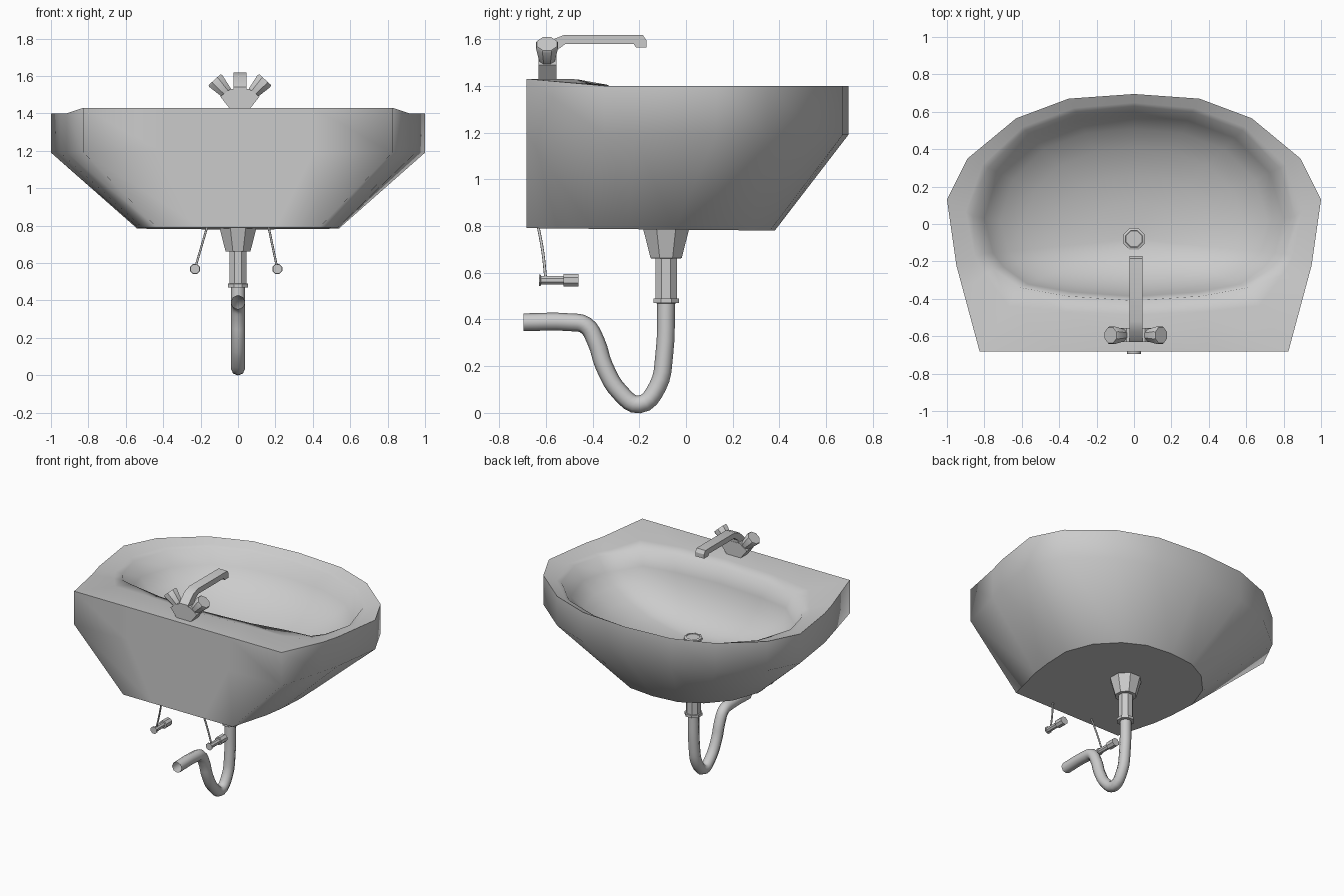
import bpy, bmesh, math
from mathutils import Vector

if "Cube" in bpy.data.objects:
    bpy.data.objects.remove(bpy.data.objects["Cube"])


def finish(name, bm, angle=35):
    bmesh.ops.recalc_face_normals(bm, faces=bm.faces)
    me = bpy.data.meshes.new(name)
    bm.to_mesh(me)
    bm.free()
    ob = bpy.data.objects.new(name, me)
    bpy.context.collection.objects.link(ob)
    bpy.ops.object.select_all(action='DESELECT')
    ob.select_set(True)
    bpy.context.view_layer.objects.active = ob
    bpy.ops.object.shade_smooth_by_angle(angle=math.radians(angle))
    return ob


def loft(name, rings, angle=35):
    """Skin a stack of closed rings and cap both ends."""
    bm = bmesh.new()
    vs = [[bm.verts.new(p) for p in r] for r in rings]
    n = len(vs[0])
    for a, b in zip(vs, vs[1:]):
        for i in range(n):
            bm.faces.new((a[i], a[(i + 1) % n], b[(i + 1) % n], b[i]))
    bm.faces.new(vs[0])
    bm.faces.new(vs[-1])
    return finish(name, bm, angle)


def turned(name, origin, axis, profile, sides=8):
    """Revolve (radius, distance along axis) pairs."""
    q = Vector(axis).to_track_quat('Z', 'Y')
    rings = []
    for r, d in profile:
        rings.append([Vector(origin) + q @ Vector((
            r * math.cos(2 * math.pi * (i + .5) / sides),
            r * math.sin(2 * math.pi * (i + .5) / sides), d)) for i in range(sides)])
    return loft(name, rings)


def prism(name, outline, depth, place):
    return loft(name, [[place(a, b, d) for a, b in outline] for d in depth], 30)


def tube(name, pts, radius, res=4):
    cu = bpy.data.curves.new(name, 'CURVE')
    cu.dimensions = '3D'
    cu.bevel_depth = radius
    cu.bevel_resolution = 2
    cu.resolution_u = res
    sp = cu.splines.new('BEZIER')
    sp.bezier_points.add(len(pts) - 1)
    for bp, p in zip(sp.bezier_points, pts):
        bp.co = p
        bp.handle_left_type = bp.handle_right_type = 'AUTO'
    ob = bpy.data.objects.new(name, cu)
    bpy.context.collection.objects.link(ob)
    return ob


def mirrored(half):
    """Close a half outline running from front centre to back centre."""
    pts = [Vector(p) for p in half]
    return pts + [Vector((-p.x, p.y, p.z)) for p in reversed(pts[1:-1])]


# Basin: underside, rim, raised deck at the wall side, and shallow bowl
OUTER = [(0, .695), (.35, .67), (.63, .565), (.89, .35), (1, .13),
         (.95, -.22), (.915, -.35), (.825, -.683), (.4, -.683), (0, -.683)]
INNER = [(0, .63), (.31, .6), (.58, .5), (.78, .3), (.86, .04),
         (.81, -.16), (.75, -.24), (.61, -.34), (.36, -.385), (0, -.41)]
BASE = [(0, .38), (.19, .36), (.34, .28), (.47, .14), (.54, -.05),
        (.53, -.25), (.51, -.4), (.435, -.683), (.2, -.683), (0, -.683)]
base = mirrored([(x, y, .784 - .01 * y) for x, y in BASE])
belt = mirrored([(x, y, 1.19) for x, y in OUTER])
rim = mirrored([(x, y, 1.43 if y < -.6 else 1.40) for x, y in OUTER])
lip = mirrored([(x, y, 1.405 if y < -.3 else 1.36) for x, y in INNER])
deck = [a.lerp(b, .72) for a, b in zip(rim, lip)]
for p in deck:
    if p.y < -.44:
        p.z = 1.428
drain = Vector((0, -.08, 0))
FLOOR = 1.015
bowl = []
for s, t in [(.93, .72), (.83, .5), (.68, .3), (.48, .13), (.27, .04), (.07, 0)]:
    ring = []
    for p in lip:
        v = drain + (p - drain) * s
        v.z = FLOOR + (p.z - FLOOR) * t
        ring.append(v)
    bowl.append(ring)
basin = loft('basin', [base, belt, rim, deck, lip] + bowl, 80)
for f in basin.data.polygons:
    if f.normal.z < -.95:
        f.use_smooth = False

# Drain ring in the bowl
turned('drain_ring', (0, -.08, FLOOR - .01), (0, 0, 1),
       [(.062, 0), (.062, .025), (.048, .03), (.045, .026)])

# Drain fitting and trap pipe
turned('drain_fitting', (0, -.085, 0), (0, 0, 1),
       [(.11, .80), (.072, .662), (.05, .661), (.05, .49),
        (.059, .489), (.059, .47), (.04, .469)])
tube('trap_pipe', [(0, y, z) for y, z in [
    (-.085, .48), (-.093, .25), (-.123, .11), (-.2, .036), (-.28, .085),
    (-.35, .2), (-.385, .305), (-.43, .375), (-.5, .388), (-.695, .388)]], .038)

# Tap body, and spout extruded from its side profile
prism('tap_body', [(-.05, 1.42), (.05, 1.42), (.105, 1.49), (.05, 1.53), (-.05, 1.53), (-.105, 1.49)],
      (-.632, -.555), lambda a, b, d: Vector((a + .01, d, b)))
prism('tap_spout', [(-.632, 1.5), (-.56, 1.5), (-.555, 1.55), (-.515, 1.58), (-.225, 1.58),
                    (-.215, 1.565), (-.17, 1.565), (-.17, 1.595), (-.185, 1.618),
                    (-.52, 1.618), (-.575, 1.597), (-.632, 1.54)],
      (-.025, .045), lambda a, b, d: Vector((d, a, b)))

for side, tag in ((-1, 'left'), (1, 'right')):
    # Flared tap handles
    turned('tap_handle_' + tag, (.01 + side * .058, -.595, 1.495), (side, 0, 1.1),
           [(.03, 0), (.035, .02), (.051, .105), (.046, .115)])
    # Supply hose and shut-off valve
    x = -.01 + side * .22
    tube('supply_hose_' + tag, [(side * .16, -.635, .81), ((side * .16 + x) / 2, -.613, .69),
                                (x, -.6, .57)], .006)
    turned('supply_valve_' + tag, (x, -.63, .568), (0, 1, 0),
           [(.026, 0), (.026, .008), (.019, .009), (.019, .105), (.029, .106), (.029, .17)])
